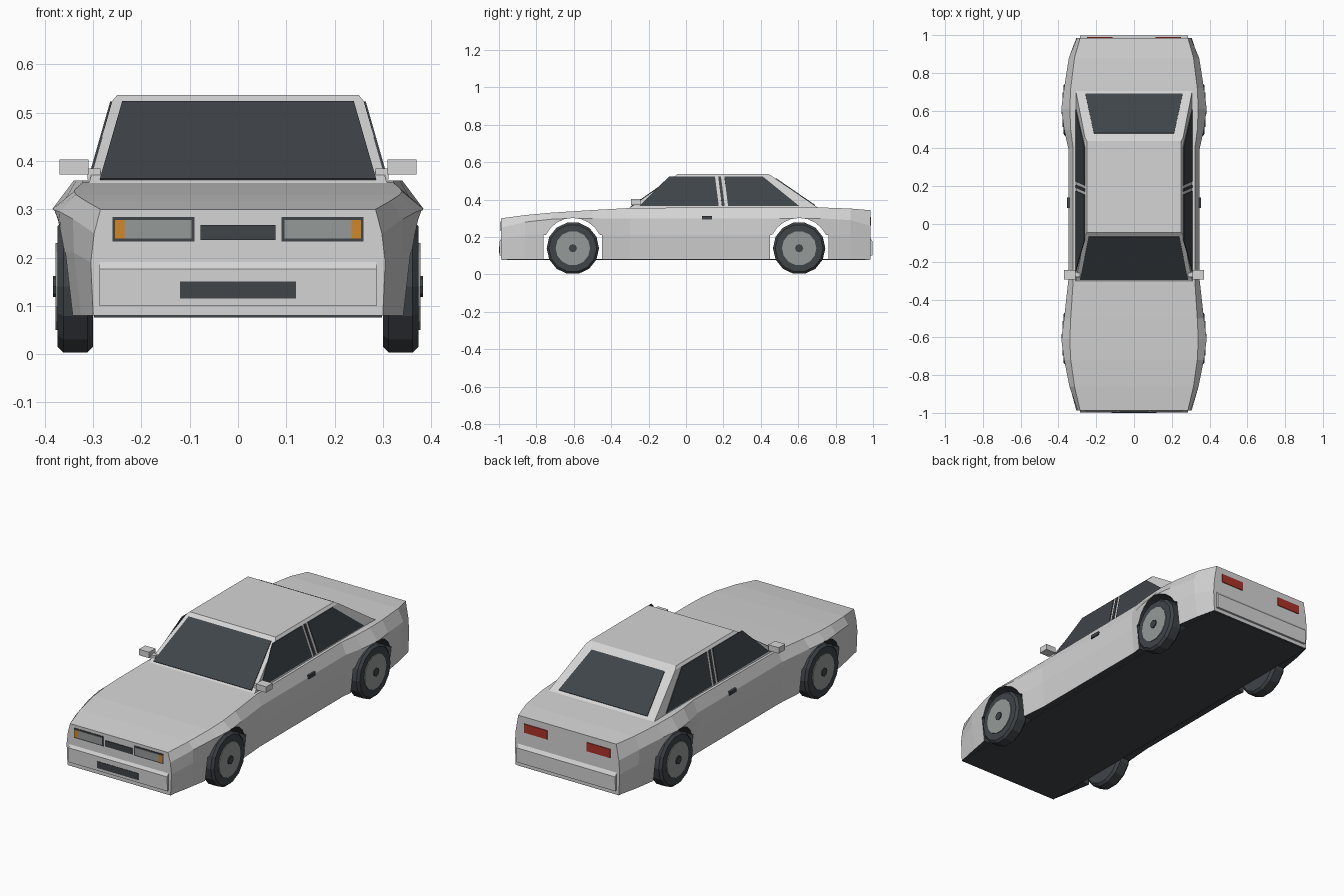
import bpy, bmesh
from math import cos, sin, pi, radians
from mathutils import Vector

if "Cube" in bpy.data.objects:
    bpy.data.objects.remove(bpy.data.objects["Cube"])


def material(name, r, g, b):
    m = bpy.data.materials.new(name)
    m.use_nodes = True
    m.diffuse_color = (r, g, b, 1)
    m.node_tree.nodes["Principled BSDF"].inputs["Base Color"].default_value = (r, g, b, 1)
    return m


PAINT = material("light_grey_paint", .66, .66, .66)
DARK = material("dark_glass_and_rubber", .05, .058, .066)
SILVER = material("silver_grey", .3, .325, .315)
ORANGE = material("indicator_orange", .65, .24, .018)
RED = material("tail_light_red", .42, .032, .022)


def finish(name, bm, *mats):
    bmesh.ops.recalc_face_normals(bm, faces=bm.faces)
    mesh = bpy.data.meshes.new(name)
    bm.to_mesh(mesh)
    bm.free()
    for m in mats:
        mesh.materials.append(m)
    obj = bpy.data.objects.new(name, mesh)
    bpy.context.collection.objects.link(obj)
    return obj


def loft(name, rings, *mats):
    """Skin closed rings of equal point count and cap both ends."""
    bm = bmesh.new()
    rows = [[bm.verts.new(p) for p in ring] for ring in rings]
    n = len(rows[0])
    for a, b in zip(rows, rows[1:]):
        for i in range(n):
            j = (i + 1) % n
            bm.faces.new((a[i], a[j], b[j], b[i]))
    bm.faces.new(rows[0])
    bm.faces.new(rows[-1])
    return finish(name, bm, *mats)


def prism(name, points, push, mat):
    """Extrude a polygon along a vector."""
    push = Vector(push)
    return loft(name, [points, [Vector(p) + push for p in points]], mat)


def box(name, x, y, z, mat):
    pts = [(x[0], y[0], z[0]), (x[1], y[0], z[0]), (x[1], y[0], z[1]), (x[0], y[0], z[1])]
    return prism(name, pts, (0, y[1] - y[0], 0), mat)


# Body: cross-sections from nose to tail as y and four (half width, height) points
sections = [
    (-.988, (.30, .08), (.305, .19), (.298, .25), (.285, .30)),
    (-.86, (.325, .08), (.34, .21), (.342, .28), (.315, .317)),
    (-.72, (.35, .08), (.365, .21), (.37, .295), (.335, .33)),
    (-.61, (.355, .08), (.375, .21), (.385, .30), (.34, .337)),
    (-.50, (.35, .08), (.365, .21), (.37, .30), (.335, .344)),
    (-.30, (.335, .08), (.348, .21), (.348, .30), (.322, .355)),
    (.40, (.335, .08), (.348, .21), (.348, .30), (.322, .36)),
    (.50, (.35, .08), (.365, .21), (.37, .30), (.335, .36)),
    (.61, (.355, .08), (.375, .21), (.385, .30), (.34, .36)),
    (.72, (.35, .08), (.365, .21), (.37, .30), (.335, .358)),
    (.88, (.325, .08), (.34, .21), (.345, .29), (.315, .352)),
    (.986, (.30, .08), (.305, .19), (.30, .26), (.285, .343)),
]
rings = []
for y, *half in sections:
    rings.append([(x, y, z) for x, z in half] + [(-x, y, z) for x, z in reversed(half)])
body = loft("body", rings, PAINT, DARK)
for f in body.data.polygons:
    if f.normal.z < -.9:
        f.material_index = 1

# Wheel arches cut straight through the body
AXLES = {"front": -.605, "rear": .605}
for end, y in AXLES.items():
    arc = [(-.5, y + .16 * cos(radians(a)), .142 + .16 * sin(radians(a)))
           for a in range(26, 155, 16)]
    outline = [(-.5, y + .157, 0), (-.5, y + .157, .21)] + arc
    outline += [(-.5, y - .157, .21), (-.5, y - .157, 0)]
    cutter = prism("arch_cutter", outline, (1, 0, 0), DARK)
    cutter.hide_render = True
    mod = body.modifiers.new("arch", "BOOLEAN")
    mod.operation = "DIFFERENCE"
    mod.solver = "EXACT"
    mod.object = cutter
    bpy.context.view_layer.objects.active = body
    bpy.ops.object.modifier_apply(modifier=mod.name)
    bpy.data.objects.remove(cutter)

box("floor", (-.298, .298), (-.984, .982), (.076, .083), DARK)

# Cabin
def cabin_ring(half, front, rear, z):
    return [(half, front, z), (half, rear, z), (-half, rear, z), (-half, front, z)]


loft("cabin", [cabin_ring(.31, -.31, .715, .35), cabin_ring(.26, -.06, .46, .525),
               cabin_ring(.25, -.045, .44, .537)], PAINT)


# Windows: thin plates laid on the sloping cabin walls
def side_x(z):
    return .31 - (z - .35) * .05 / .175


def front_y(z):
    return -.31 + (z - .35) * .25 / .175


def rear_y(z):
    return .715 - (z - .35) * .255 / .175


def end_window(name, wall, low, high, push):
    (w0, z0), (w1, z1) = low, high
    pts = [(-w0, wall(z0), z0), (w0, wall(z0), z0), (w1, wall(z1), z1), (-w1, wall(z1), z1)]
    prism(name, pts, push, DARK)


end_window("windscreen", front_y, (.286, .361), (.24, .521), (0, -.002, .003))
end_window("rear_window", rear_y, (.258, .368), (.212, .512), (0, .002, .003))

side_windows = {
    "front_side_window": ((-.25, .365), (.175, .365), (.155, .523), (-.09, .523)),
    "pillar_strip": ((.192, .365), (.207, .365), (.187, .523), (.172, .523)),
    "rear_side_window": ((.225, .365), (.605, .365), (.41, .523), (.205, .523)),
}
for s, side in ((1, "left"), (-1, "right")):
    for name, shape in side_windows.items():
        pts = [(s * side_x(z), y, z) for y, z in shape]
        prism(f"{side}_{name}", pts, (s * .004, 0, .001), DARK)

    # Door mirror and handle
    box(f"{side}_mirror", (s * .31, s * .37), (-.295, -.243), (.372, .403), PAINT)
    box(f"{side}_mirror_stalk", (s * .285, s * .312), (-.28, -.255), (.362, .385), PAINT)
    box(f"{side}_door_handle", (s * .34, s * .354), (.085, .14), (.294, .312), DARK)

    # Front and rear lamps
    box(f"{side}_headlight_frame", (s * .09, s * .26), (-.98, -.991), (.233, .284), DARK)
    box(f"{side}_headlight", (s * .096, s * .235), (-.98, -.993), (.239, .278), SILVER)
    box(f"{side}_indicator", (s * .235, s * .255), (-.98, -.993), (.239, .278), ORANGE)
    box(f"{side}_tail_light", (s * .115, s * .25), (.98, .99), (.262, .308), RED)

# Grilles
box("upper_grille", (-.078, .078), (-.98, -.992), (.236, .267), DARK)
box("lower_grille", (-.12, .12), (-.99, -1), (.115, .15), DARK)

# Bumpers with a sloping top edge
for name, s in (("front_bumper", -1), ("rear_bumper", 1)):
    profile = [(.97, .10), (.997, .10), (.998, .176), (.985, .195), (.97, .195)]
    prism(name, [(-.287, s * y, z) for y, z in profile], (.574, 0, 0), PAINT)


# Wheels
def disc(name, x, y, radius, depth, sides, mat, bevel=0):
    bpy.ops.mesh.primitive_cylinder_add(vertices=sides, radius=radius, depth=depth,
                                        location=(x, y, .14), rotation=(0, pi / 2, 0))
    obj = bpy.context.object
    obj.name = name
    obj.data.materials.append(mat)
    if bevel:
        mod = obj.modifiers.new("bevel", "BEVEL")
        mod.width = bevel
        mod.segments = 1
        mod.limit_method = "ANGLE"
        mod.angle_limit = radians(60)


for end, y in AXLES.items():
    for s, side in ((1, "left"), (-1, "right")):
        label = f"{side}_{end}"
        disc(f"{label}_tyre", s * .337, y, .14, .074, 14, DARK, .012)
        disc(f"{label}_rim", s * .365, y, .092, .026, 14, SILVER)
        disc(f"{label}_hub", s * .37, y, .022, .026, 8, DARK)
